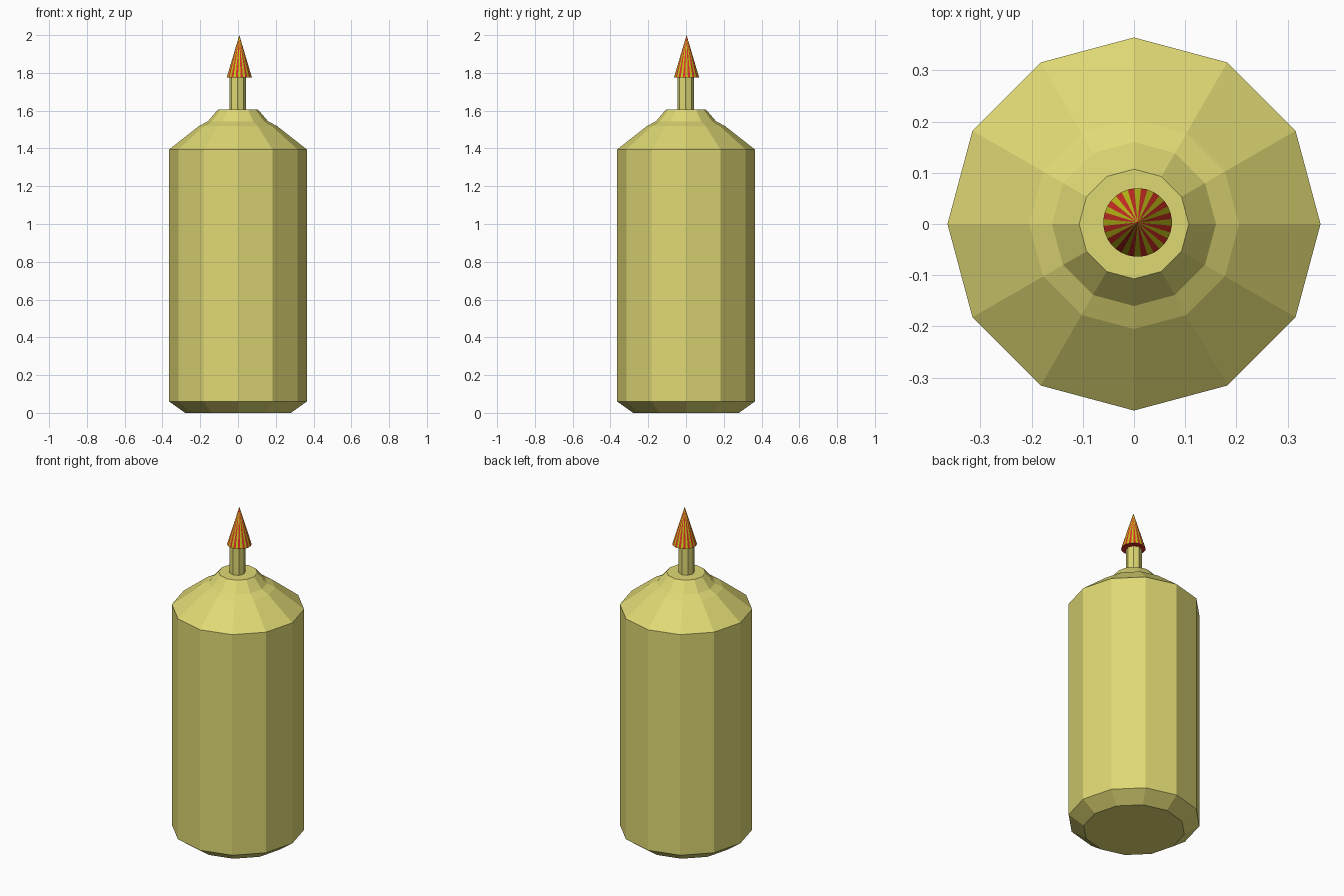
import bpy
import bmesh
import math

if "Cube" in bpy.data.objects:
    bpy.data.objects.remove(bpy.data.objects["Cube"])


def material(name, rgb):
    mat = bpy.data.materials.new(name)
    mat.diffuse_color = (*rgb, 1.0)
    mat.use_nodes = True
    mat.node_tree.nodes["Principled BSDF"].inputs["Base Color"].default_value = mat.diffuse_color
    return mat


cream = material("pale_yellow", (0.74, 0.69, 0.175))
red = material("red", (0.68, 0.03, 0.02))
yellow = material("olive_yellow", (0.58, 0.56, 0.01))


def lathe(name, profile, sides, mats, center=(0, 0), phase=0.0):
    """Spin a (radius, z) profile into a closed flat-faced solid."""
    bm = bmesh.new()
    rings = []
    for r, z in profile:
        if r == 0:
            rings.append([bm.verts.new((*center, z))] * sides)
            continue
        ring = []
        for i in range(sides):
            a = 2 * math.pi * i / sides + phase
            ring.append(bm.verts.new((center[0] + r * math.cos(a),
                                      center[1] + r * math.sin(a), z)))
        rings.append(ring)
    for low, high in zip(rings, rings[1:]):
        for i in range(sides):
            j = (i + 1) % sides
            corners = [low[i], low[j], high[j], high[i]]
            face = bm.faces.new(list(dict.fromkeys(corners)))
            face.material_index = i % len(mats)
    # End caps
    bm.faces.new(rings[0][::-1])
    if profile[-1][0] > 0:
        bm.faces.new(rings[-1])
    bmesh.ops.recalc_face_normals(bm, faces=bm.faces)
    mesh = bpy.data.meshes.new(name)
    bm.to_mesh(mesh)
    bm.free()
    for mat in mats:
        mesh.materials.append(mat)
    obj = bpy.data.objects.new(name, mesh)
    bpy.context.collection.objects.link(obj)
    return obj


# Twelve-sided body with bevelled foot and stepped shoulder
lathe("candle_body",
      [(0.28, 0), (0.364, 0.06), (0.364, 1.395), (0.205, 1.52),
       (0.16, 1.543), (0.107, 1.605)], 12, [cream])

# Thin stem
lathe("stem", [(0.044, 1.59), (0.044, 1.79)], 8, [cream], (-0.002, -0.002))

# Striped pointed tip
lathe("striped_tip", [(0.067, 1.775), (0, 2.0)], 32, [red, yellow],
      (0.007, 0.003), math.pi / 32)
